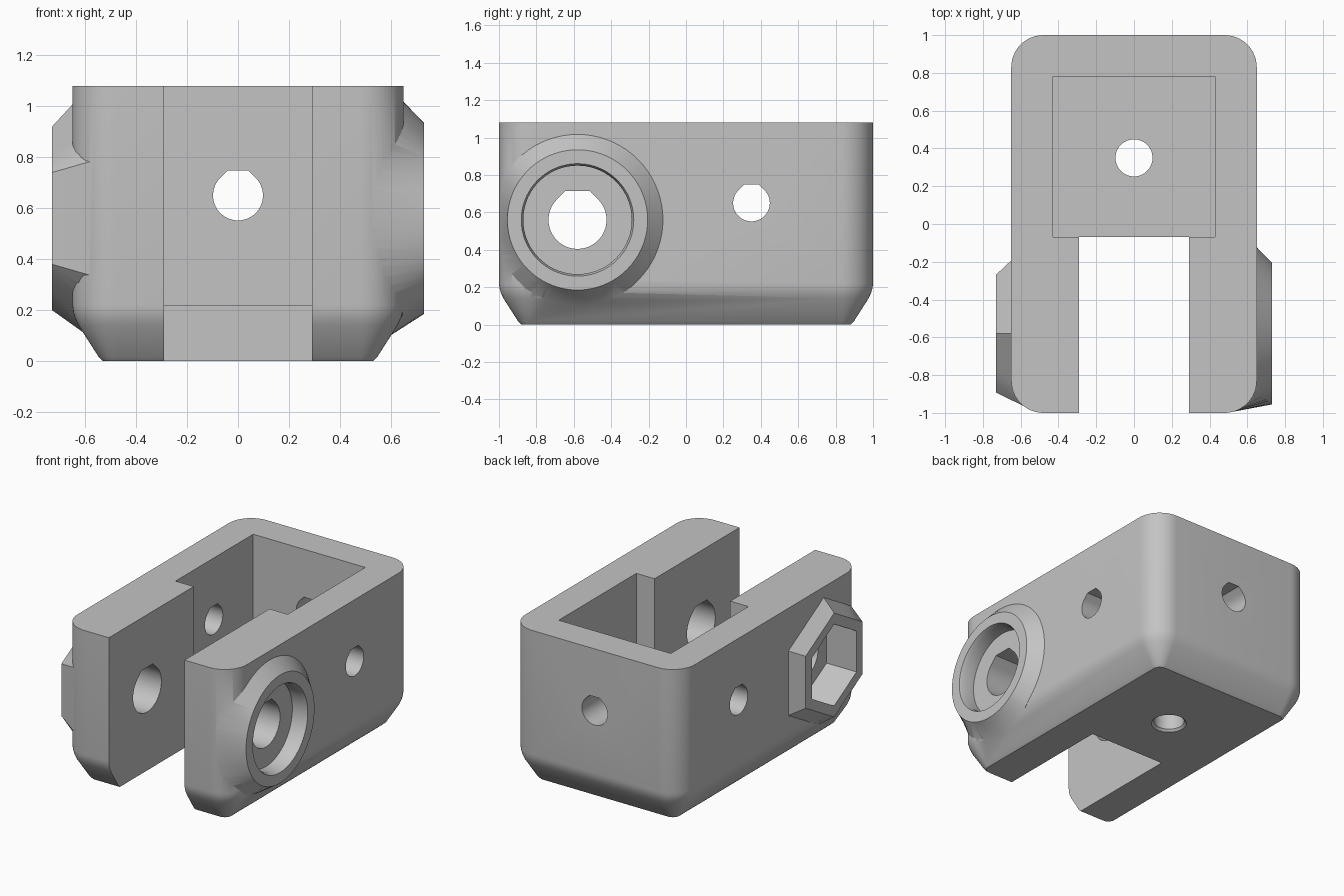
import bpy, bmesh
from math import sin, cos, pi, sqrt, radians

if "Cube" in bpy.data.objects:
    bpy.data.objects.remove(bpy.data.objects["Cube"])

grey = bpy.data.materials.new("plain grey")
grey.use_nodes = True
COLOUR = (0.55, 0.55, 0.55, 1)
grey.diffuse_color = COLOUR
grey.node_tree.nodes["Principled BSDF"].inputs["Base Color"].default_value = COLOUR

# Main dimensions
HALF_X, HALF_Y, HEIGHT, CORNER = 0.65, 1.0, 1.08, 0.17
AXLE_Y, AXLE_Z = -0.58, 0.56
PIN_Y, PIN_Z, PIN_R = 0.35, 0.65, 0.098


def loft(name, rings):
    """Closed solid through a list of equal-length rings."""
    bm = bmesh.new()
    loops = [[bm.verts.new(p) for p in ring] for ring in rings]
    n = len(loops[0])
    for a, b in zip(loops, loops[1:]):
        for i in range(n):
            j = (i + 1) % n
            bm.faces.new((a[i], a[j], b[j], b[i]))
    bm.faces.new(loops[0][::-1])
    bm.faces.new(loops[-1])
    bmesh.ops.recalc_face_normals(bm, faces=bm.faces)
    mesh = bpy.data.meshes.new(name)
    bm.to_mesh(mesh)
    bm.free()
    mesh.materials.append(grey)
    obj = bpy.data.objects.new(name, mesh)
    bpy.context.collection.objects.link(obj)
    return obj


def circle(r, n=72):
    return [(r * cos(2 * pi * i / n), r * sin(2 * pi * i / n)) for i in range(n)]


def hexagon(r, cuts=1):
    """Hexagon with a corner at the top; each side split into cuts."""
    c = [(r * cos(pi / 6 + i * pi / 3), r * sin(pi / 6 + i * pi / 3)) for i in range(6)]
    out = []
    for (ax, ay), (bx, by) in zip(c, c[1:] + c[:1]):
        out += [(ax + (bx - ax) * k / cuts, ay + (by - ay) * k / cuts) for k in range(cuts)]
    return out


def flat_top_hole(r):
    """Round hole with 45 degree shoulders and a flat roof."""
    t = r * (sqrt(2) - 1)
    arc = [(r * cos(a), r * sin(a)) for a in (radians(135 + 270 * i / 48) for i in range(49))]
    return arc + [(t, r), (-t, r)]


def across_x(points, x, y, z):
    return [(x, y + u, z + v) for u, v in points]


def box(name, x0, x1, y0, y1, z0, z1):
    outline = [(x0, y0), (x1, y0), (x1, y1), (x0, y1)]
    return loft(name, [[(x, y, z) for x, y in outline] for z in (z0, z1)])


def plan(inset, z):
    """Rounded rectangle outline, pulled in by inset."""
    r, ring = CORNER - inset, []
    for q, (sx, sy) in enumerate(((1, 1), (-1, 1), (-1, -1), (1, -1))):
        for i in range(13):
            a = (q + i / 12) * pi / 2
            ring.append((sx * (HALF_X - CORNER) + r * cos(a),
                         sy * (HALF_Y - CORNER) + r * sin(a), z))
    return ring


def wall_x(y, z):
    """Half width of the body surface at a given place."""
    r = CORNER - max(0, (0.18 - z) * 0.62)
    dy = max(0, -(HALF_Y - CORNER) - y)
    return HALF_X - CORNER + sqrt(max(0, r * r - dy * dy))


def boss(name, side, base, face):
    """Flared boss whose foot follows the body surface."""
    foot = [(max(AXLE_Y + u, -0.998), AXLE_Z + v) for u, v in base]
    return loft(name, [
        [(side * 0.4, y, z) for y, z in foot],
        [(side * (wall_x(y, z) - 0.003), y, z) for y, z in foot],
        across_x(face, side * 0.73, AXLE_Y, AXLE_Z)])


def combine(target, other, operation):
    mod = target.modifiers.new(operation.title(), "BOOLEAN")
    mod.operation, mod.solver, mod.object = operation, "EXACT", other
    bpy.context.view_layer.objects.active = target
    bpy.ops.object.modifier_apply(modifier=mod.name)
    bpy.data.objects.remove(other)


# Body with rounded upright corners and a sloped lower edge
levels = [(0.12, 0), (0.104, 0.015), (0.024, 0.14), (0.01, 0.17), (0.003, 0.195),
          (0, 0.22), (0, HEIGHT)]
body = loft("bracket_body", [plan(i, z) for i, z in levels])

# Round boss on the left, six-sided boss on the right
combine(body, boss("round_boss", 1, circle(0.46), circle(0.375)), "UNION")
combine(body, boss("hex_boss", -1, hexagon(0.45, 8), hexagon(0.36, 8)), "UNION")

# Wheel slot and rear pocket
combine(body, box("slot_cutter", -0.29, 0.29, -1.2, -0.07, -0.2, 1.3), "DIFFERENCE")
combine(body, box("pocket_cutter", -0.43, 0.43, -0.07, 0.78, 0.22, 1.3), "DIFFERENCE")

# Bolt head and nut recesses
combine(body, loft("bolt_recess", [
    across_x(circle(r), x, AXLE_Y, AXLE_Z)
    for x, r in ((0.62, 0.29), (0.70, 0.29), (0.75, 0.308))]), "DIFFERENCE")
combine(body, loft("nut_recess", [
    across_x(hexagon(0.283), x, AXLE_Y, AXLE_Z) for x in (-0.5, -0.8)]), "DIFFERENCE")

# Axle and pin holes through both sides
for y, z, r in ((AXLE_Y, AXLE_Z, 0.155), (PIN_Y, PIN_Z, PIN_R)):
    combine(body, loft("side_hole", [
        across_x(flat_top_hole(r), x, y, z) for x in (-0.9, 0.9)]), "DIFFERENCE")

# Pin hole in the back wall
combine(body, loft("back_hole", [
    [(u, y, PIN_Z + v) for u, v in flat_top_hole(PIN_R)] for y in (0.5, 1.2)]), "DIFFERENCE")

# Floor hole with a small countersink underneath
combine(body, loft("floor_hole", [
    [(u, PIN_Y + v, z) for u, v in circle(r, 48)]
    for z, r in ((-0.02, 0.132), (0.015, PIN_R), (0.4, PIN_R))]), "DIFFERENCE")

# Shading
for o in bpy.context.selected_objects:
    o.select_set(False)
body.select_set(True)
bpy.context.view_layer.objects.active = body
bpy.ops.object.shade_smooth_by_angle(angle=radians(28))
